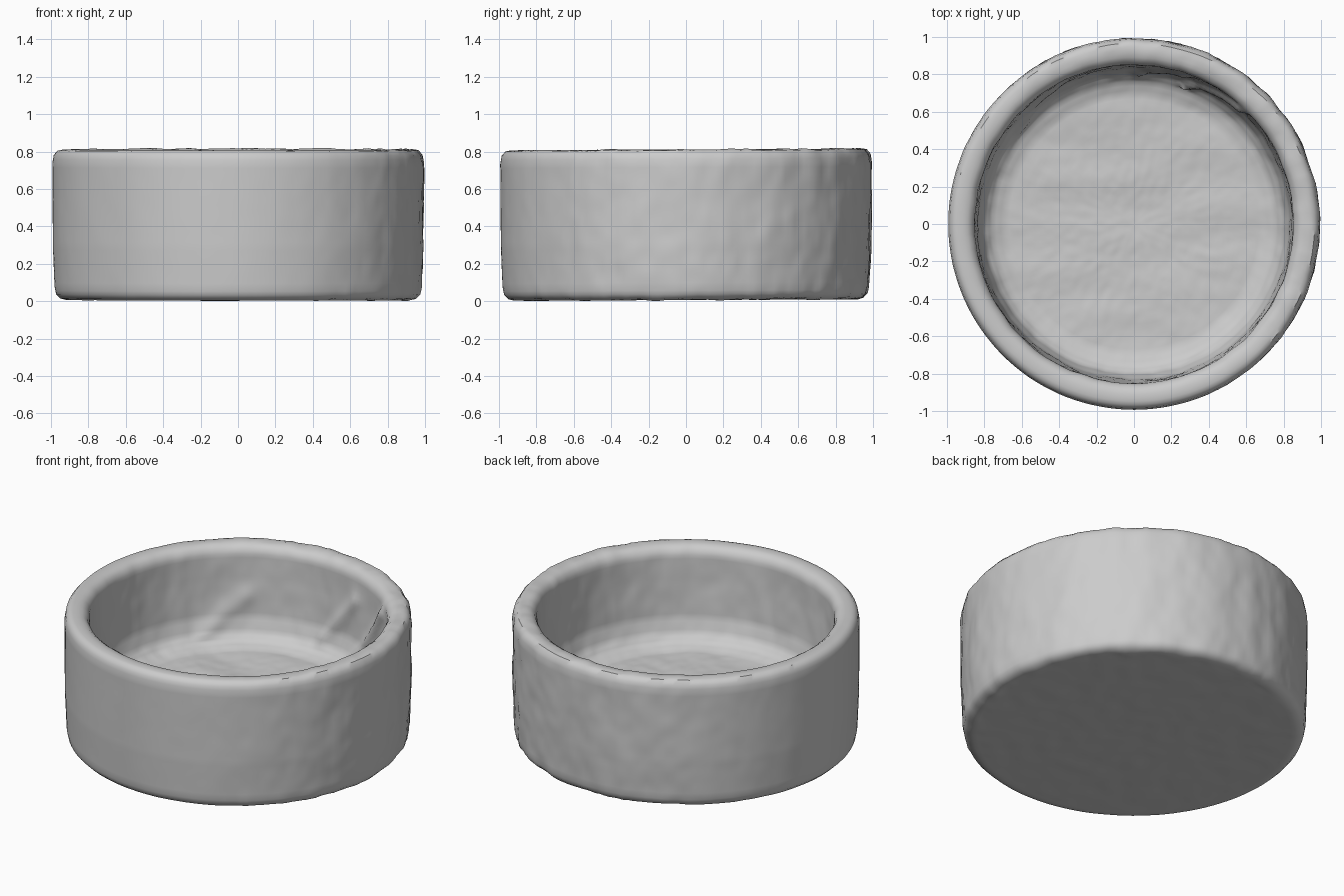
import bpy, bmesh, math
from mathutils import Vector, noise

cube = bpy.data.objects.get("Cube")
if cube:
    bpy.data.objects.remove(cube, do_unlink=True)

SEGMENTS = 200
STEP = 0.022

# Flat stone colour
stone = bpy.data.materials.new("pale grey stone")
stone.use_nodes = True
stone.diffuse_color = (0.6, 0.6, 0.6, 1)
bsdf = stone.node_tree.nodes["Principled BSDF"]
bsdf.inputs["Base Color"].default_value = stone.diffuse_color
bsdf.inputs["Roughness"].default_value = 0.9


def resample(points):
    """Split every profile segment into short even steps."""
    result = []
    for (r0, z0), (r1, z1) in zip(points, points[1:]):
        count = max(1, round(math.hypot(r1 - r0, z1 - z0) / STEP))
        for i in range(count):
            t = i / count
            result.append((r0 + (r1 - r0) * t, z0 + (z1 - z0) * t))
    return result + [points[-1]]


# Bowl profile: base, rounded foot, outer wall, rim, inner wall, coved floor
profile = resample([
    (0.02, 0.012), (0.92, 0.01), (0.95, 0.018), (0.972, 0.04), (0.98, 0.08),
    (0.99, 0.3), (0.993, 0.74), (0.985, 0.785), (0.965, 0.808), (0.93, 0.814),
    (0.89, 0.808), (0.865, 0.79), (0.852, 0.76), (0.845, 0.6), (0.83, 0.38),
    (0.80, 0.29), (0.76, 0.25), (0.69, 0.225), (0.02, 0.215)])


def ridge(angle, z, a0, z0, a1, z1, width):
    """Soft ridge along a slanted line on the inner wall."""
    p = Vector((math.radians(angle), z))
    a, b = Vector((math.radians(a0), z0)), Vector((math.radians(a1), z1))
    t = max(0, min(1, (p - a).dot(b - a) / (b - a).length_squared))
    return math.exp(-((p - a.lerp(b, t)).length / width) ** 2)


def carving(co):
    """Height of the hand-worked surface at a point."""
    x, y, z = co
    r = math.hypot(x, y)
    angle = math.degrees(math.atan2(y, x))
    grain = noise.noise(Vector((x * 9, y * 9, z * 4)))
    fine = noise.noise(Vector((x * 22, y * 22, z * 10 + 5)))
    if r > 0.87:
        # The front left stays smooth, the other sides are rough
        rough = max(0.15, min(1, 0.6 + 0.6 * (x + y)))
        return rough * (0.007 * grain + 0.004 * fine)
    if z < 0.1:
        return 0.003 * grain
    if r < 0.78:
        return 0.009 * noise.noise(Vector((x * 2.5, y * 6, 2))) + 0.003 * fine
    height = 0.006 * grain + 0.003 * fine
    if z < 0.75:
        height += 0.03 * ridge(angle, z, 70, 0.27, 47, 0.7, 0.035)
        height += 0.02 * ridge(angle, z, 88, 0.32, 72, 0.62, 0.04)
        height += 0.015 * ridge(angle, z, 140, 0.27, 122, 0.5, 0.06)
    return height


# Spin the profile into one closed shell
bm = bmesh.new()
rings = []
for r, z in profile:
    rings.append([bm.verts.new((r * math.cos(a), r * math.sin(a), z))
                  for a in (math.tau * i / SEGMENTS for i in range(SEGMENTS))])
for low, high in zip(rings, rings[1:]):
    for i in range(SEGMENTS):
        j = (i + 1) % SEGMENTS
        bm.faces.new((low[i], low[j], high[j], high[i]))
bm.faces.new(list(reversed(rings[0])))
bm.faces.new(rings[-1])
bmesh.ops.recalc_face_normals(bm, faces=bm.faces)
bm.normal_update()

# Rough the surface, and tip the rim slightly up toward the back
moves = [(v, v.normal * carving(v.co)) for v in bm.verts]
for v, move in moves:
    v.co += move
    v.co.z += 0.005 * v.co.y
low = min(v.co.z for v in bm.verts)
for v in bm.verts:
    v.co.z -= low

mesh = bpy.data.meshes.new("stone_bowl")
bm.to_mesh(mesh)
bm.free()
mesh.materials.append(stone)
bowl = bpy.data.objects.new("stone_bowl", mesh)
bpy.context.collection.objects.link(bowl)
bpy.context.view_layer.objects.active = bowl
bowl.select_set(True)
bpy.ops.object.shade_smooth_by_angle(angle=math.radians(40))
